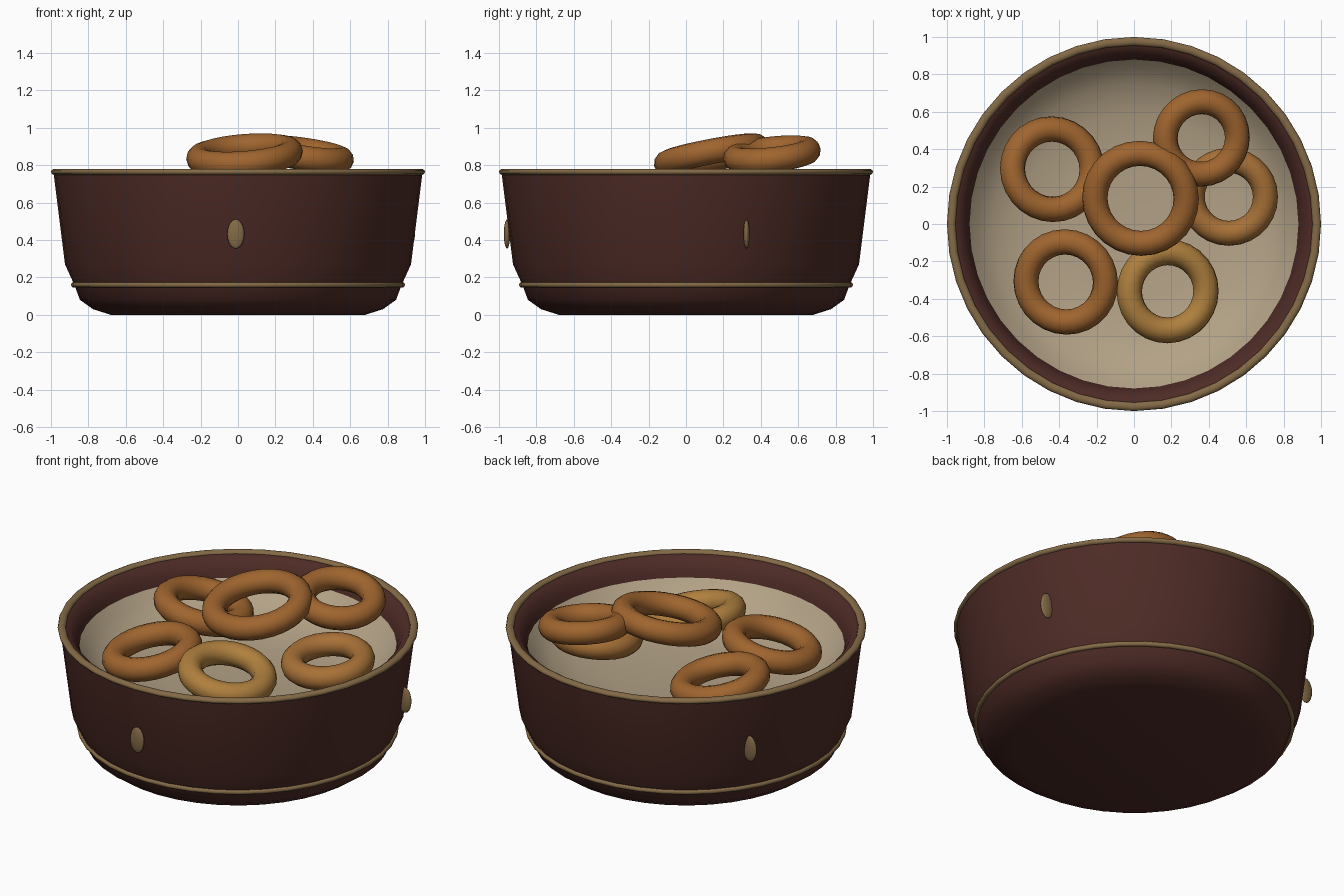
import bpy, bmesh, math
from mathutils import Vector

if "Cube" in bpy.data.objects:
    bpy.data.objects.remove(bpy.data.objects["Cube"])

SEG = 40


def material(name, rgb):
    m = bpy.data.materials.new(name)
    m.diffuse_color = (*rgb, 1)
    m.use_nodes = True
    m.node_tree.nodes["Principled BSDF"].inputs["Base Color"].default_value = m.diffuse_color
    return m


BROWN = material("dark_brown", (0.075, 0.024, 0.019))
GOLD = material("dull_gold", (0.23, 0.145, 0.062))
CREAM = material("cream", (0.45, 0.36, 0.24))
TOAST = material("toasted", (0.35, 0.13, 0.028))
HONEY = material("honey", (0.43, 0.215, 0.048))
AMBER = material("amber", (0.39, 0.165, 0.038))


def finish(ob, name, mat, angle=50):
    ob.name = name
    ob.data.materials.append(mat)
    bpy.ops.object.select_all(action='DESELECT')
    ob.select_set(True)
    bpy.context.view_layer.objects.active = ob
    bpy.ops.object.shade_smooth_by_angle(angle=math.radians(angle))
    return ob


def lathe(name, profile, mat):
    """Spin an (r, z) profile around the z axis."""
    bm = bmesh.new()
    verts = [bm.verts.new((r, 0, z)) for r, z in profile]
    edges = [bm.edges.new(p) for p in zip(verts, verts[1:])]
    bmesh.ops.spin(bm, geom=verts + edges, axis=(0, 0, 1), cent=(0, 0, 0),
                   angle=math.tau, steps=SEG, use_duplicate=False)
    bmesh.ops.remove_doubles(bm, verts=bm.verts, dist=1e-4)
    bmesh.ops.recalc_face_normals(bm, faces=bm.faces)
    me = bpy.data.meshes.new(name)
    bm.to_mesh(me)
    bm.free()
    ob = bpy.data.objects.new(name, me)
    bpy.context.collection.objects.link(ob)
    return finish(ob, name, mat)


def torus(name, loc, major, minor, mat, slope=(0, 0), segs=28, sides=12, flat=1):
    bpy.ops.mesh.primitive_torus_add(location=loc, major_radius=major, minor_radius=minor,
                                     major_segments=segs, minor_segments=sides)
    ob = bpy.context.object
    normal = Vector((-slope[0], -slope[1], 1))
    ob.rotation_euler = Vector((0, 0, 1)).rotation_difference(normal).to_euler()
    ob.scale.z = flat
    return finish(ob, name, mat, 80)


# Bowl body: foot, rounded base, flared wall, rounded lip and inner wall
lathe("bowl", [(0, 0), (0.68, 0), (0.775, 0.03), (0.845, 0.08), (0.875, 0.16),
               (0.925, 0.27), (0.987, 0.765), (0.955, 0.765), (0.915, 0.735),
               (0.89, 0.69), (0.875, 0.64)], BROWN)

# Dished cream inside, flipped to face upward
filling = lathe("filling", [(0, 0.46), (0.40, 0.465), (0.60, 0.49), (0.75, 0.54),
                            (0.83, 0.60), (0.882, 0.657)], CREAM)
if filling.data.polygons[0].normal.z < 0:
    filling.data.flip_normals()

# Trim rings
torus("rim_trim", (0, 0, 0.764), 0.977, 0.023, GOLD, segs=SEG, sides=10, flat=0.75)
torus("base_band", (0, 0, 0.16), 0.878, 0.015, GOLD, segs=SEG, sides=8)

# Oval studs on the wall
for i, a in enumerate((0.345, 2.56, 4.70)):
    bpy.ops.mesh.primitive_uv_sphere_add(segments=16, ring_count=10, radius=1,
                                         location=(0.957 * math.cos(a), 0.957 * math.sin(a), 0.432))
    stud = bpy.context.object
    stud.scale = (0.046, 0.017, 0.078)
    finish(stud, f"stud_{i + 1}", GOLD)

# Loose rings: location, major radius, minor radius, slope in x and y, colour
RINGS = [
    ((-0.437, 0.293, 0.660), 0.216, 0.068, (-0.18, -0.10), TOAST),
    ((-0.365, -0.310, 0.632), 0.216, 0.068, (0.18, 0.13), TOAST),
    ((0.180, -0.360, 0.660), 0.209, 0.069, (-0.20, 0.04), HONEY),
    ((0.507, 0.145, 0.632), 0.196, 0.067, (0.03, 0.10), AMBER),
    ((0.360, 0.460, 0.858), 0.195, 0.067, (-0.15, 0.11), TOAST),
    ((0.035, 0.137, 0.854), 0.245, 0.068, (0.08, 0.19), TOAST),
]
for i, (loc, major, minor, slope, mat) in enumerate(RINGS):
    torus(f"ring_{i + 1}", loc, major, minor, mat, slope)
